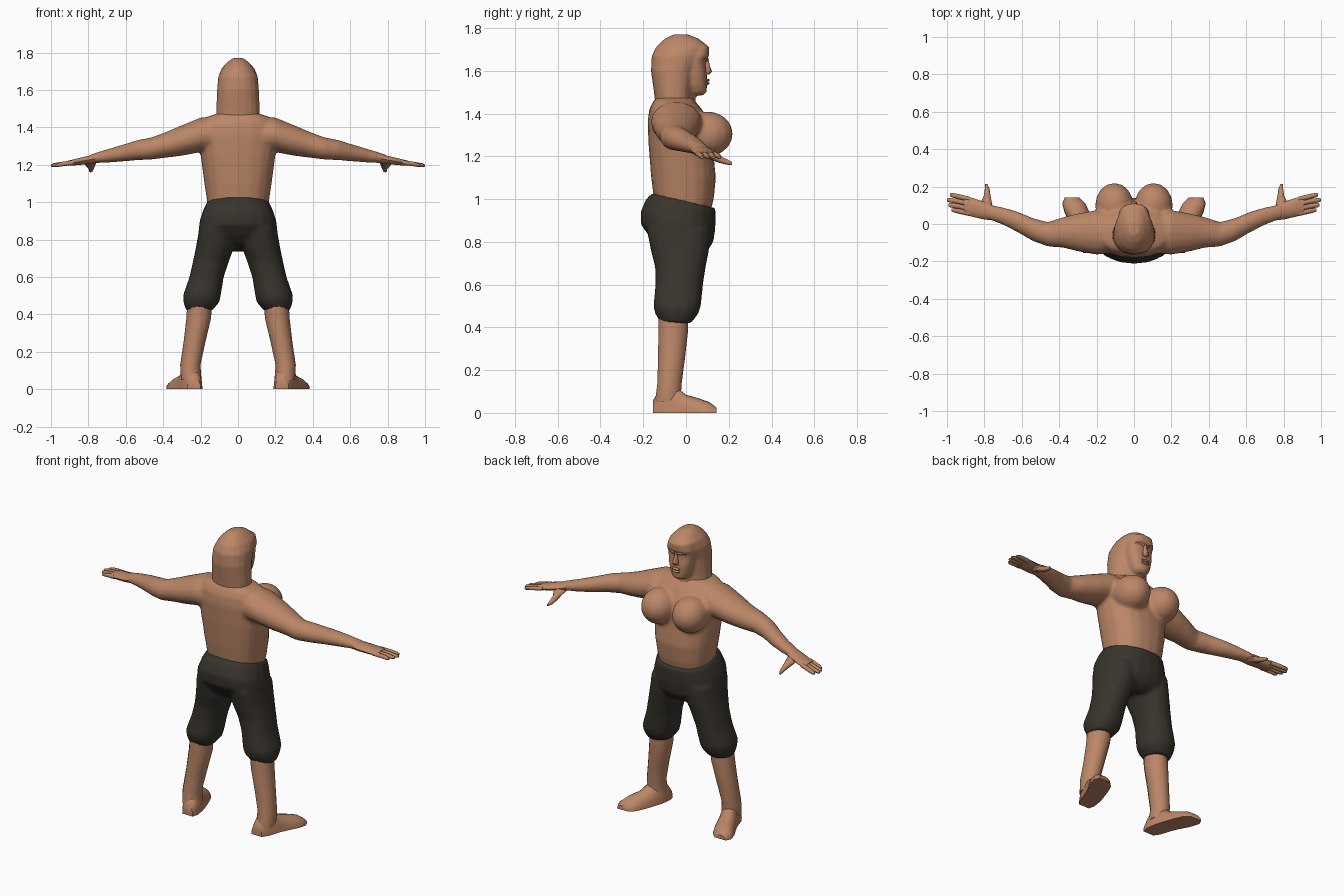
import bpy, bmesh, math
from mathutils import Vector

X, Y, Z = Vector((1, 0, 0)), Vector((0, 1, 0)), Vector((0, 0, 1))


def material(name, rgb):
    m = bpy.data.materials.new(name)
    m.diffuse_color = (*rgb, 1)
    return m


skin = material("warm skin", (0.50, 0.24, 0.135))
cloth = material("dark cloth", (0.040, 0.034, 0.026))


def ring(c, u, v, n=16, power=2.0):
    """Superellipse ring around c with half axes u and v."""
    pts = []
    for i in range(n):
        a = 2 * math.pi * i / n
        ca, sa = math.cos(a), math.sin(a)
        e = 2 / power
        pts.append(Vector(c) + u * math.copysign(abs(ca) ** e, ca)
                   + v * math.copysign(abs(sa) ** e, sa))
    return pts


def loft(bm, rings):
    loops = [[bm.verts.new(p) for p in r] for r in rings]
    n = len(loops[0])
    for a, b in zip(loops, loops[1:]):
        for i in range(n):
            bm.faces.new((a[i], a[(i + 1) % n], b[(i + 1) % n], b[i]))
    bm.faces.new(loops[0])
    bm.faces.new(loops[-1])


def column(bm, rows, power=2.0, x=0.0, tilt=0.0):
    """Stacked rings: z, half width, back y, front y; tilt leans each ring."""
    loft(bm, [ring((x, (b + f) / 2, z), X * w, (Y + Z * tilt) * (f - b) / 2, 20, power)
              for z, w, b, f in rows])


def ball(bm, c, r, seg=16):
    vs = bmesh.ops.create_uvsphere(bm, u_segments=seg, v_segments=seg // 2 + 2, radius=1)["verts"]
    for v in vs:
        v.co = Vector(c) + Vector((v.co.x * r[0], v.co.y * r[1], v.co.z * r[2]))


def finish(bm, name, mat, voxel=0, relax=2):
    bmesh.ops.recalc_face_normals(bm, faces=bm.faces[:])
    me = bpy.data.meshes.new(name)
    bm.to_mesh(me)
    bm.free()
    me.materials.append(mat)
    ob = bpy.data.objects.new(name, me)
    bpy.context.collection.objects.link(ob)
    if voxel:
        m = ob.modifiers.new("blend", 'REMESH')
        m.mode = 'VOXEL'
        m.voxel_size = voxel
        m.use_smooth_shade = True
        s = ob.modifiers.new("relax", 'SMOOTH')
        s.factor, s.iterations = 0.5, relax
    else:
        bpy.ops.object.select_all(action='DESELECT')
        ob.select_set(True)
        bpy.context.view_layer.objects.active = ob
        bpy.ops.object.shade_smooth_by_angle(angle=math.radians(50))
    return ob


# Upper body: torso, chest and arms blended into one surface
bm = bmesh.new()
column(bm, [(0.92, 0.15, -0.13, 0.11), (1.00, 0.165, -0.15, 0.13), (1.10, 0.18, -0.163, 0.14),
            (1.25, 0.20, -0.175, 0.125), (1.36, 0.205, -0.18, 0.11), (1.42, 0.195, -0.172, 0.075),
            (1.455, 0.17, -0.155, 0.045), (1.475, 0.11, -0.14, 0.03)], 2.4)
arm = [(0.10, -0.045, 1.36, 0.11, 0.10), (0.20, -0.045, 1.36, 0.12, 0.093),
       (0.30, -0.045, 1.33, 0.102, 0.082), (0.38, -0.045, 1.308, 0.082, 0.07),
       (0.46, -0.055, 1.288, 0.066, 0.060), (0.54, -0.03, 1.278, 0.062, 0.054),
       (0.62, 0.01, 1.262, 0.056, 0.045), (0.70, 0.042, 1.247, 0.047, 0.036),
       (0.76, 0.06, 1.237, 0.042, 0.028), (0.80, 0.07, 1.228, 0.042, 0.023)]
for s in (-1, 1):
    loft(bm, [ring((s * x, y, z), Y * ry, Z * rz) for x, y, z, ry, rz in arm])
    ball(bm, (s * 0.105, 0.10, 1.305), (0.103, 0.12, 0.105))
finish(bm, "upper_body", skin, 0.011, 4)

# Head: long cap shape falling to the shoulders, with the neck and face in front
bm = bmesh.new()
column(bm, [(1.41, 0.118, -0.14, 0.03), (1.50, 0.116, -0.15, 0.03), (1.60, 0.112, -0.164, 0.045),
            (1.67, 0.106, -0.16, 0.08), (1.715, 0.088, -0.138, 0.105), (1.75, 0.056, -0.10, 0.06),
            (1.77, 0.028, -0.06, 0.01)], 2.2)
column(bm, [(1.485, 0.035, -0.02, 0.078), (1.50, 0.05, -0.03, 0.097), (1.53, 0.064, -0.03, 0.098),
            (1.58, 0.076, -0.03, 0.098), (1.625, 0.082, -0.03, 0.092), (1.645, 0.084, -0.03, 0.092),
            (1.67, 0.084, -0.03, 0.108), (1.715, 0.07, -0.03, 0.110)], 2.5)
column(bm, [(1.40, 0.075, -0.08, 0.055), (1.52, 0.06, -0.08, 0.035)])
finish(bm, "head", skin, 0.008, 3)

# Nose, lips and brows
bm = bmesh.new()
loft(bm, [ring((0, y, z), X * w, Y * d, 8) for z, y, w, d in
          [(1.66, 0.092, 0.009, 0.012), (1.625, 0.097, 0.011, 0.014),
           (1.597, 0.103, 0.02, 0.019), (1.583, 0.096, 0.017, 0.013)]])
finish(bm, "nose", skin)
bm = bmesh.new()
for z in (1.556, 1.541):
    ball(bm, (0, 0.093, z), (0.028, 0.018, 0.008), 10)
finish(bm, "lips", skin)
bm = bmesh.new()
for s in (-1, 1):
    loft(bm, [ring((s * x, y, z), Y * 0.014, Z * 0.008, 8) for x, y, z in
              [(0.01, 0.093, 1.652), (0.035, 0.09, 1.66), (0.062, 0.072, 1.657)]])
finish(bm, "brows", skin)

# Hands: flat palm, four fingers and a thumb pointing forward
for s, side in ((-1, "left"), (1, "right")):
    bm = bmesh.new()
    loft(bm, [ring((s * x, y, z), Y * w, Z * h, 10) for x, y, z, w, h in
              [(0.75, 0.058, 1.235, 0.039, 0.026), (0.80, 0.071, 1.226, 0.047, 0.023),
               (0.86, 0.088, 1.216, 0.050, 0.019), (0.91, 0.101, 1.208, 0.050, 0.014)]])
    for i, tip in enumerate((0.975, 0.993, 1.0, 0.985)):
        o = (i - 1.5)
        loft(bm, [ring((s * x, y, z), Y * w, Z * h, 8) for x, y, z, w, h in
                  [(0.88, 0.094 + o * 0.025, 1.212, 0.014, 0.013),
                   (0.94, 0.108 + o * 0.026, 1.204, 0.0135, 0.012),
                   (tip - 0.012, 0.114 + o * 0.027, 1.198, 0.012, 0.010),
                   (tip, 0.116 + o * 0.027, 1.196, 0.007, 0.006)]])
    loft(bm, [ring((s * x, y, z), X * w, Z * h, 8) for x, y, z, w, h in
              [(0.79, 0.07, 1.222, 0.038, 0.02), (0.79, 0.115, 1.205, 0.030, 0.02),
               (0.785, 0.15, 1.188, 0.018, 0.017), (0.785, 0.19, 1.174, 0.012, 0.013),
               (0.79, 0.215, 1.166, 0.006, 0.007)]])
    finish(bm, side + "_hand", skin)

# Shorts: hips with a sloped waistline and two flared legs
bm = bmesh.new()
column(bm, [(0.993, 0.170, -0.158, 0.138), (0.96, 0.185, -0.187, 0.139), (0.90, 0.205, -0.212, 0.137),
            (0.84, 0.212, -0.21, 0.128), (0.79, 0.19, -0.17, 0.10), (0.755, 0.13, -0.12, 0.06)],
       2.3, tilt=-0.24)
leg = [(0.86, 0.015, 0.208, -0.185, 0.115), (0.76, 0.02, 0.225, -0.165, 0.108),
       (0.68, 0.05, 0.242, -0.145, 0.092), (0.60, 0.076, 0.26, -0.143, 0.08),
       (0.50, 0.092, 0.295, -0.153, 0.07), (0.465, 0.10, 0.292, -0.145, 0.058),
       (0.42, 0.138, 0.278, -0.118, 0.025)]
for s in (-1, 1):
    loft(bm, [ring((s * (i + o) / 2, (b + f) / 2, z), X * (o - i) / 2, Y * (f - b) / 2, 16, 2.2)
              for z, i, o, b, f in leg])
finish(bm, "shorts", cloth, 0.011, 3)

# Lower legs and feet turned slightly outward
shin = [(0.46, 0.205, -0.06, 0.066, 0.070), (0.38, 0.21, -0.06, 0.066, 0.071),
        (0.25, 0.233, -0.068, 0.058, 0.064), (0.13, 0.255, -0.078, 0.054, 0.058),
        (0.05, 0.25, -0.085, 0.055, 0.062)]
foot = [(-0.155, 0.235, 0.036, 0.06), (-0.12, 0.242, 0.052, 0.11), (-0.05, 0.258, 0.058, 0.125),
        (0.0, 0.278, 0.061, 0.085), (0.06, 0.304, 0.067, 0.068),
        (0.11, 0.322, 0.062, 0.05), (0.142, 0.332, 0.038, 0.025)]
for s, side in ((-1, "left"), (1, "right")):
    bm = bmesh.new()
    loft(bm, [ring((s * x, y, z), X * rx, Y * ry, 14) for z, x, y, rx, ry in shin])
    finish(bm, side + "_lower_leg", skin)
    bm = bmesh.new()
    loft(bm, [[Vector((s * (x + w * math.cos(a)), y, h * max(0, math.sin(a)) ** 0.9))
               for a in [math.pi * k / 10 for k in range(11)]] for y, x, w, h in foot])
    finish(bm, side + "_foot", skin)
